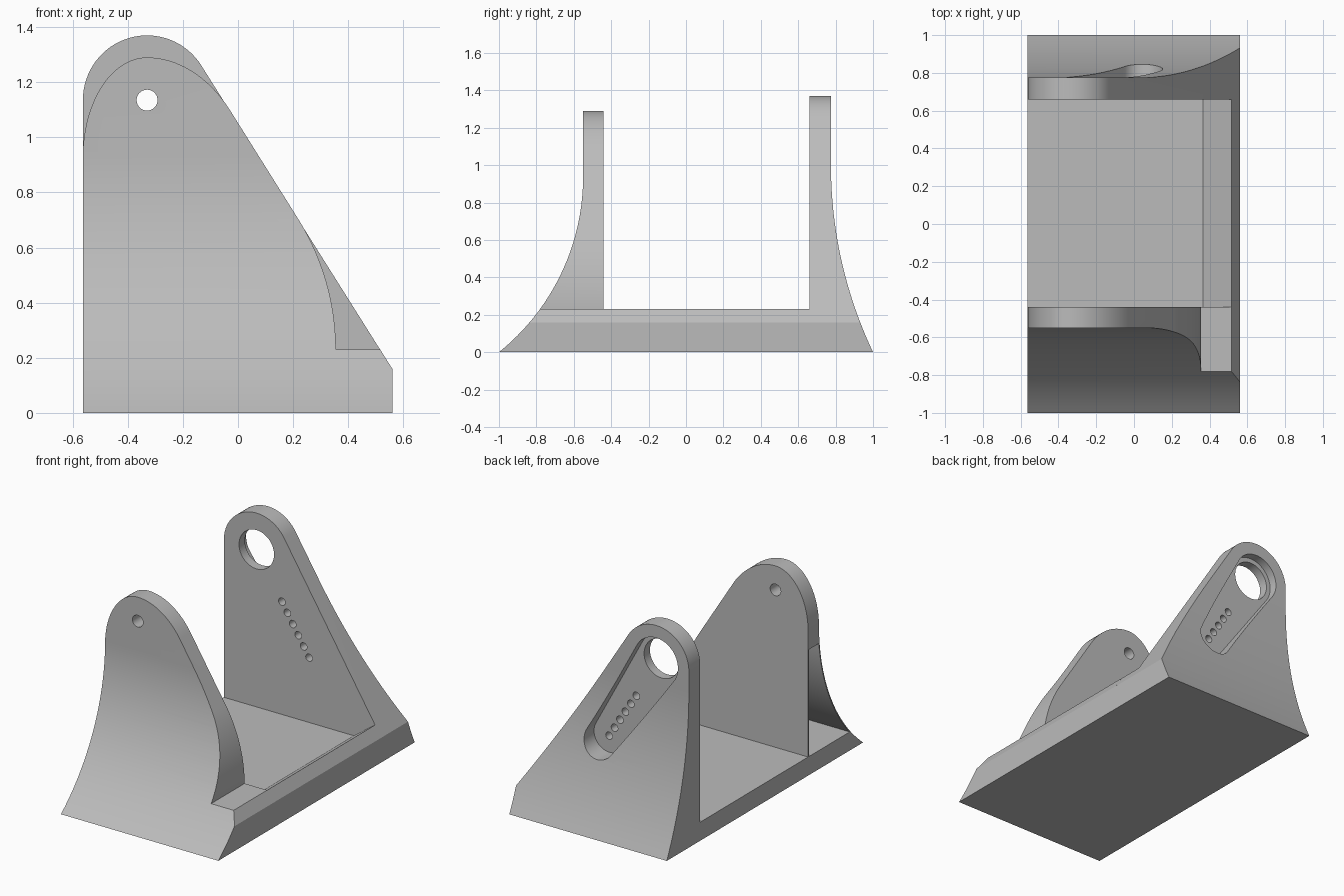
import bpy, bmesh, math

old = bpy.data.objects.get("Cube")
if old:
    bpy.data.objects.remove(old, do_unlink=True)

grey = bpy.data.materials.new("plain grey")
grey.use_nodes = True
colour = (0.5, 0.5, 0.5, 1)
grey.diffuse_color = colour
grey.node_tree.nodes["Principled BSDF"].inputs["Base Color"].default_value = colour


def arc(cx, cz, rx, rz, start, end, n=32):
    """Elliptical arc points, angles in radians."""
    return [(cx + rx * math.cos(start + (end - start) * i / n),
             cz + rz * math.sin(start + (end - start) * i / n)) for i in range(n + 1)]


def prism(name, points, lo, hi, along="Y"):
    """Extrude an (x, z) outline along Y or a (y, z) outline along X."""
    place = (lambda a, b, d: (a, d, b)) if along == "Y" else (lambda a, b, d: (d, a, b))
    bm = bmesh.new()
    face = bm.faces.new([bm.verts.new(place(a, b, lo)) for a, b in points])
    grown = bmesh.ops.extrude_face_region(bm, geom=[face])["geom"]
    bmesh.ops.translate(bm, vec=place(0, 0, hi - lo),
                        verts=[v for v in grown if isinstance(v, bmesh.types.BMVert)])
    bmesh.ops.recalc_face_normals(bm, faces=bm.faces)
    mesh = bpy.data.meshes.new(name)
    bm.to_mesh(mesh)
    bm.free()
    obj = bpy.data.objects.new(name, mesh)
    bpy.context.collection.objects.link(obj)
    mesh.materials.append(grey)
    return obj


def flare(foot, wall, tangent_z, z_from=0.0, z_to=None, inset=0.0, n=32):
    """Circular flare from the foot up to the upright wall face."""
    out = abs(foot - wall)
    side = math.copysign(1, foot)
    radius = (tangent_z ** 2 + out ** 2) / (2 * out)
    z_to = tangent_z if z_to is None else z_to
    pts = []
    for i in range(n + 1):
        z = z_from + (z_to - z_from) * i / n
        y = abs(wall) + radius - math.sqrt(radius ** 2 - (tangent_z - z) ** 2) - inset
        pts.append((side * y, z))
    return pts


LEFT, RIGHT, TOP = -0.563, 0.56, 1.6
PX, PZ = -0.33, 1.135                      # pivot centre
SLOPE = math.atan2(1.1, -0.69)             # sloping edge direction
tilt = SLOPE - math.pi / 2
past_edge = [(0.8, -0.222), (0.8, TOP), (-0.7, TOP)]

# Bracket body: flared block carrying both uprights
body = prism("bracket_body",
             flare(-1, -0.55, 0.94) + [(-0.55, 1.5), (0.775, 1.5)] + flare(1, 0.775, 1.0)[::-1],
             LEFT, RIGHT, "X")

# Channel between uprights, with a ramp up to the chamfered lip
channel = [(-0.7, 0.12), (0.365, 0.12), (0.516, 0.23)] + past_edge
cutters = [prism("channel_cutter", channel, -0.44, 0.66)]

# Front upright outline
R = 0.89
crown = arc(PX, 0.93, PX - LEFT, 0.36, math.pi, math.pi / 2)
p = [(PX, 1.29), (-0.21, 1.29), (-0.10, 1.211), (-0.03, 1.10)]
for i in range(1, 21):
    t = i / 20
    w = ((1 - t) ** 3, 3 * t * (1 - t) ** 2, 3 * t * t * (1 - t), t ** 3)
    crown.append(tuple(sum(k * q[a] for k, q in zip(w, p)) for a in (0, 1)))
heel = arc(0.355 - R, 0.23, R, R, tilt, 0)
cutters.append(prism("front_trim_cutter",
                     [(-0.7, 0.93)] + crown + heel + [(0.516, 0.23)] + past_edge, -1.2, -0.3))

# Back upright outline
cutters.append(prism("back_trim_cutter",
                     [(-0.7, PZ)] + arc(PX, PZ, PX - LEFT, 0.235, math.pi, tilt) + past_edge,
                     0.5, 1.2))

# Hollow inside the front upright, open at the right end
hollow = [(-0.448, 0.81), (-0.448, 0.12)] + flare(-1, -0.55, 0.94, 0.12, 0.81, 0.008)
cutters.append(prism("hollow_cutter", hollow, -0.7, 0.1, "X"))

# Pivot holes
full = 2 * math.pi
cutters.append(prism("front_hole_cutter", arc(PX, PZ, 0.038, 0.038, 0, full)[:-1], -0.8, -0.3))
cutters.append(prism("back_hole_cutter", arc(PX, PZ, 0.125, 0.125, 0, full, 48)[:-1], 0.5, 0.9))

# Tapered pocket on the outer face of the back upright
axis, reach, big, small = SLOPE - math.pi, 0.70, 0.155, 0.11
spread = math.acos((big - small) / reach)
dx, dz = math.cos(axis), math.sin(axis)
pocket = arc(PX, PZ, big, big, axis + spread, axis + full - spread)
pocket += arc(PX + dx * reach, PZ + dz * reach, small, small, axis - spread, axis + spread)
cutters.append(prism("pocket_cutter", pocket, 0.72, 1.2))

# Row of small adjustment holes
for i in range(6):
    d = 0.34 + 0.073 * i
    cutters.append(prism("adjustment_hole_cutter",
                         arc(PX + dx * d, PZ + dz * d, 0.024, 0.024, 0, full, 20)[:-1], 0.5, 1.0))

bpy.context.view_layer.objects.active = body
for cutter in cutters:
    mod = body.modifiers.new("cut", "BOOLEAN")
    mod.operation, mod.solver, mod.object = "DIFFERENCE", "EXACT", cutter
    bpy.ops.object.modifier_apply(modifier=mod.name)
    bpy.data.objects.remove(cutter, do_unlink=True)

bpy.ops.object.select_all(action="DESELECT")
body.select_set(True)
bpy.ops.object.shade_smooth_by_angle(angle=math.radians(25))
